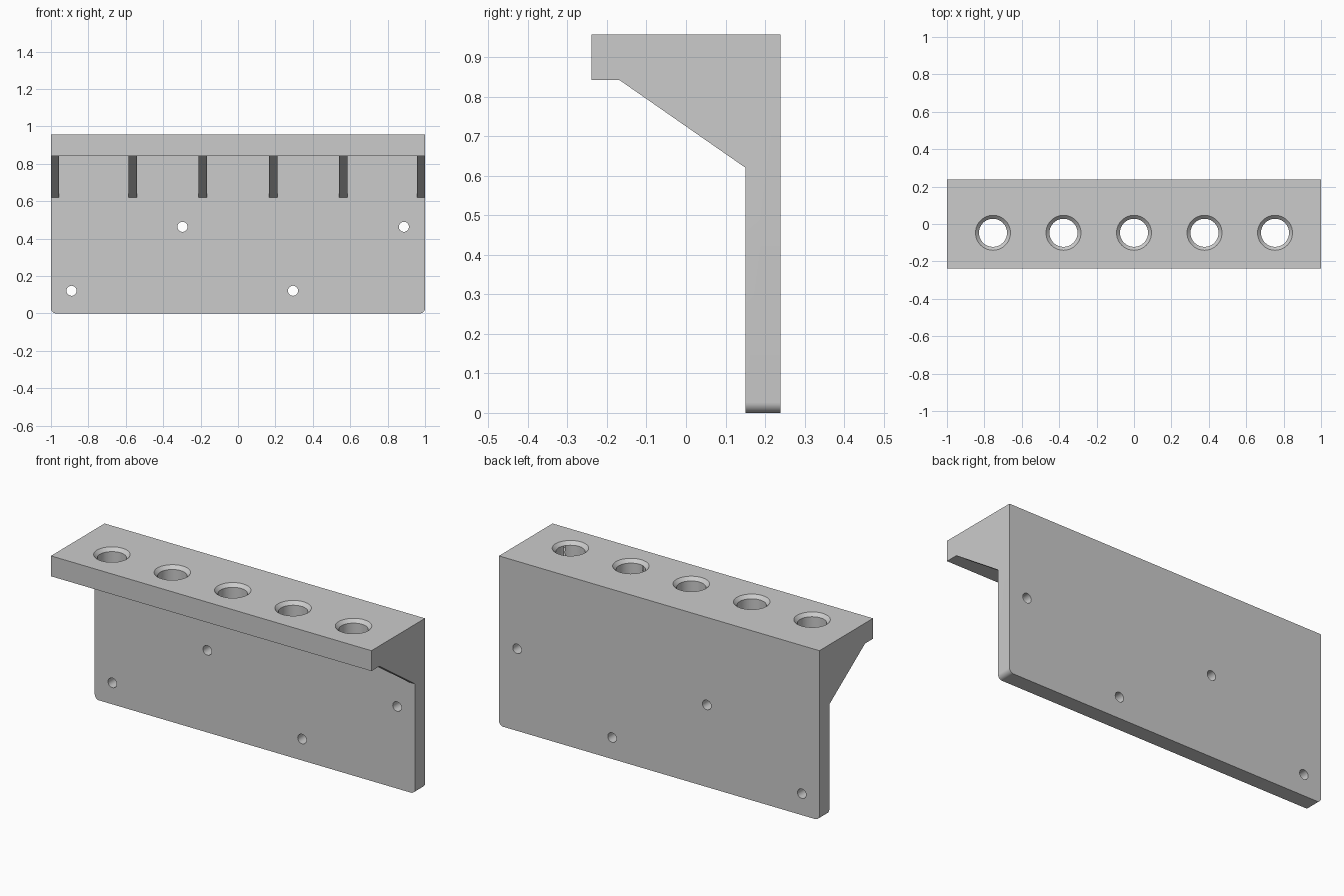
import bpy, bmesh
from math import pi
from mathutils import Matrix

if "Cube" in bpy.data.objects:
    bpy.data.objects.remove(bpy.data.objects["Cube"])

TOP, SHELF, RIB_END = 0.957, 0.842, 0.62
FRONT, WALL, BACK = -0.239, 0.151, 0.239


def to_object(bm, name):
    bmesh.ops.recalc_face_normals(bm, faces=bm.faces)
    mesh = bpy.data.meshes.new(name)
    bm.to_mesh(mesh)
    bm.free()
    obj = bpy.data.objects.new(name, mesh)
    bpy.context.collection.objects.link(obj)
    return obj


def prism(profile, x0, x1):
    """Extrude a (y, z) profile along x."""
    bm = bmesh.new()
    face = bm.faces.new([bm.verts.new((x0, y, z)) for y, z in profile])
    new = bmesh.ops.extrude_face_region(bm, geom=[face])["geom"]
    moved = [v for v in new if isinstance(v, bmesh.types.BMVert)]
    bmesh.ops.translate(bm, verts=moved, vec=(x1 - x0, 0, 0))
    return bm


def cone(r_low, r_high, depth, matrix, segments=64):
    bm = bmesh.new()
    bmesh.ops.create_cone(bm, cap_ends=True, segments=segments, radius1=r_low,
                          radius2=r_high, depth=depth, matrix=matrix)
    return to_object(bm, "cutter")


def combine(target, other, operation):
    """Apply a boolean and remove the helper."""
    other.hide_render = True
    mod = target.modifiers.new("boolean", 'BOOLEAN')
    mod.operation, mod.object, mod.solver = operation, other, 'EXACT'
    bpy.context.view_layer.objects.active = target
    bpy.ops.object.modifier_apply(modifier=mod.name)
    bpy.data.objects.remove(other, do_unlink=True)


# Wall plate and shelf, with the two lower corners rounded
bm = prism([(FRONT, TOP), (BACK, TOP), (BACK, 0), (WALL, 0),
            (WALL, SHELF), (FRONT, SHELF)], -1, 1)
corners = [e for e in bm.edges
           if all(v.co.z < 0.001 for v in e.verts)
           and abs(e.verts[0].co.x - e.verts[1].co.x) < 0.001]
bmesh.ops.bevel(bm, geom=corners, offset=0.027, segments=8, profile=0.5,
                affect='EDGES')
rack = to_object(bm, "tool_holder_rack")

# Six triangular support ribs, rooted inside the shelf and plate
rib = [(-0.168, SHELF), (-0.1, 0.9), (0.2, 0.9), (0.2, 0.66), (WALL, RIB_END)]
for side in (-1, 1):
    for a, b in ((0.166, 0.211), (0.541, 0.586), (0.958, 1.0)):
        x0, x1 = sorted((side * a, side * b))
        combine(rack, to_object(prism(rib, x0, x1), "rib"), 'UNION')

# Five through holes in the shelf with chamfered rims
for i in range(-2, 3):
    x, y = i * 0.377, -0.047
    combine(rack, cone(0.075, 0.075, 0.4, Matrix.Translation((x, y, 0.9))),
            'DIFFERENCE')
    combine(rack, cone(0.0735, 0.1135, 0.04, Matrix.Translation((x, y, TOP))),
            'DIFFERENCE')

# Four screw holes through the plate
for x, z in ((-0.297, 0.463), (0.887, 0.463), (-0.89, 0.121), (0.294, 0.121)):
    m = Matrix.Translation((x, 0.195, z)) @ Matrix.Rotation(pi / 2, 4, 'X')
    combine(rack, cone(0.027, 0.027, 0.3, m, 32), 'DIFFERENCE')

# Smooth round surfaces, sharp edges kept
bpy.ops.object.select_all(action='DESELECT')
rack.select_set(True)
bpy.context.view_layer.objects.active = rack
bpy.ops.object.shade_smooth_by_angle(angle=pi / 6)
